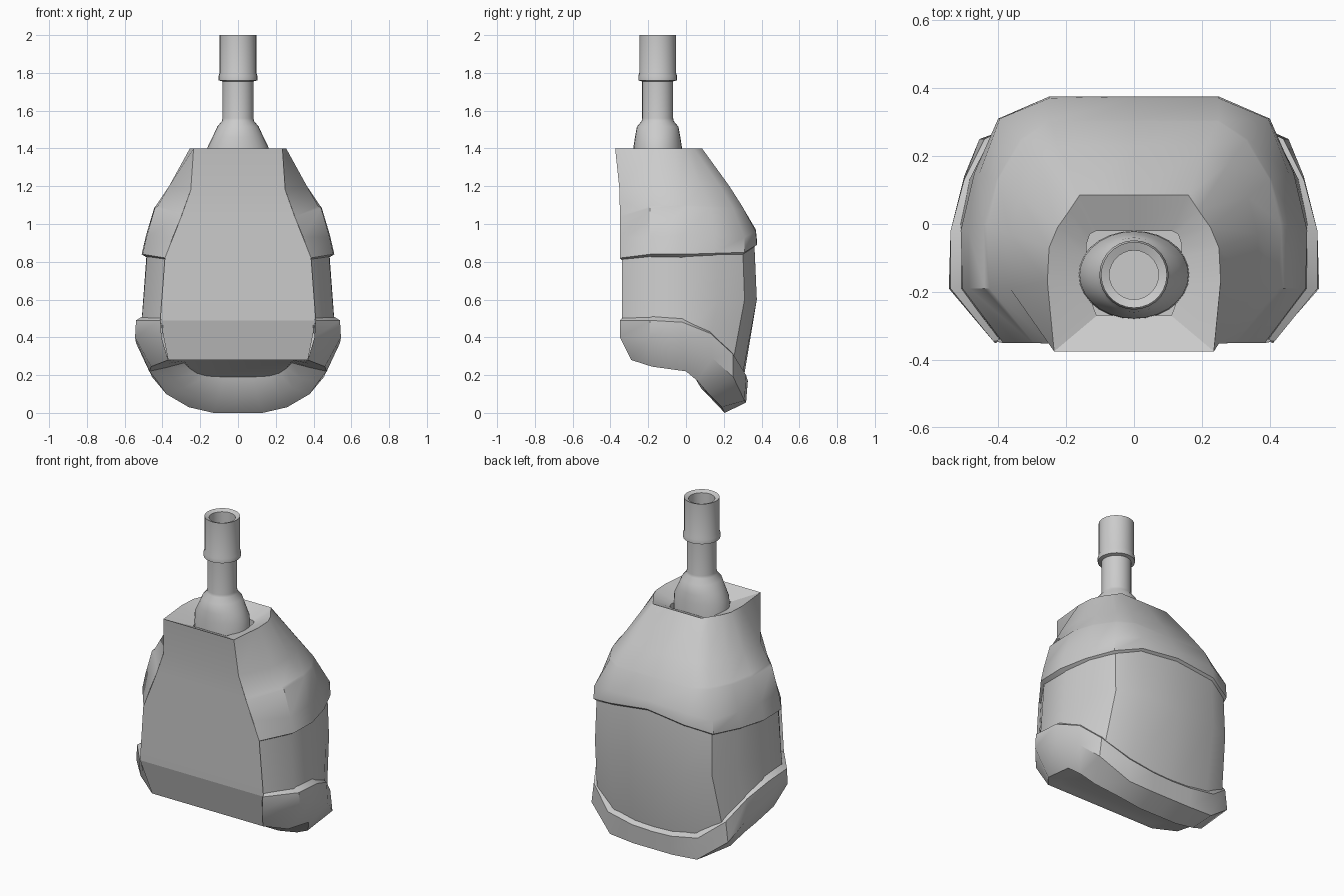
import bpy, bmesh, math


def finish(name, verts, faces, angle=25):
    mesh = bpy.data.meshes.new(name)
    mesh.from_pydata(verts, [], faces)
    obj = bpy.data.objects.new(name, mesh)
    bpy.context.collection.objects.link(obj)
    bpy.ops.object.select_all(action='DESELECT')
    obj.select_set(True)
    bpy.context.view_layer.objects.active = obj
    bpy.ops.object.shade_smooth_by_angle(angle=math.radians(angle))
    return obj


def row(xs, ys, zs):
    """Half outline from the front edge round to the back centre (x = 0)."""
    n = len(xs)
    ys = ys if isinstance(ys, (tuple, list)) else [ys] * n
    zs = zs if isinstance(zs, (tuple, list)) else [zs] * n
    return list(zip(xs, ys, zs))


def inset(r, k, dz):
    return [(x * k, y * k, z + dz) for x, y, z in r]


def mirrored(r):
    return r + [(-x, y, z) for x, y, z in reversed(r) if x > 0]


def loft(name, rows, closed=False, cap_first=False, cap_last=False, angle=38):
    """Skin rows of equal length; rows run upward, points counter-clockwise."""
    n = len(rows[0])
    verts = [p for r in rows for p in r]
    faces = []
    for i in range(len(rows) - 1):
        for j in range(n if closed else n - 1):
            k = (j + 1) % n
            faces.append((i * n + j, i * n + k, (i + 1) * n + k, (i + 1) * n + j))
    if cap_first:
        faces.append(tuple(reversed(range(n))))
    if cap_last:
        faces.append(tuple(range(len(verts) - n, len(verts))))
    return finish(name, verts, faces, angle)


def wrap(name, rows, **kw):
    return loft(name, [mirrored(r) for r in rows], **kw)


# Upper shell with a stepped lower edge and a small ledge half way up
s1 = row((.385, .505, .51, .47, .40, .25, 0), (-.35, -.19, -.02, .15, .31, .375, .375),
         (.82, .84, .84, .845, .85, .89, .92))
s2 = row((.345, .485, .487, .455, .395, .25, 0), (-.35, -.19, -.02, .15, .31, .37, .37),
         (.93, .93, .94, .94, .93, .96, .97))
s3 = row((.30, .44, .442, .405, .335, .25, 0), (-.35, -.19, .0, .13, .25, .305, .305),
         (1.04, 1.085, 1.09, 1.085, 1.08, 1.08, 1.08))
s3b = row((.295, .425, .432, .40, .33, .247, 0), (-.35, -.19, .0, .13, .247, .303, .303),
          (1.055, 1.095, 1.1, 1.095, 1.09, 1.085, 1.085))
s4 = row((.25, .365, .365, .335, .28, .21, 0), (-.352, -.19, -.03, .08, .18, .23, .23),
         (1.18, 1.2, 1.2, 1.2, 1.2, 1.2, 1.2))
s5 = row((.235, .255, .25, .225, .19, .16, 0), (-.375, -.17, -.07, -.01, .04, .085, .085), 1.4)
wrap("upper_shell", [inset(s1, .94, -.02), s1, s2, s3, s3b, s4, s5])

# Sloping collar round the pipe socket
c1 = row((.11, .14, .14, .14, .13, .11, 0), (-.27, -.19, -.1, -.06, -.03, -.02, -.02), 1.35)
c2 = [(x, y, 1.25) for x, y, z in c1]
wrap("socket_collar", [s5, c1, c2], closed=True, cap_last=True, angle=25)

# Middle body
m3 = row((.375, .48, .482, .45, .385, .25, 0), (-.34, -.19, 0, .16, .30, .36, .36),
         (.86, .86, .87, .87, .88, .93, .94))
m2 = row((.39, .50, .502, .465, .39, .25, 0), (-.34, -.19, 0, .17, .31, .375, .375), .6)
m1 = row((.40, .515, .515, .49, .42, .27, 0), (-.34, -.19, 0, .12, .245, .29, .295),
         (.42, .42, .42, .36, .25, .15, .12))
wrap("middle_body", [m1, m2, m3])

# Wavy lower band, dropping toward the back
b3 = row((.41, .54, .54, .50, .44, .30, .13, 0), (-.35, -.19, -.02, .13, .25, .318, .327, .327),
         (.49, .49, .48, .42, .31, .20, .17, .165))
b2 = row((.405, .545, .54, .50, .455, .29, .13, 0), (-.35, -.19, -.02, .14, .25, .31, .318, .318),
         (.40, .40, .37, .29, .19, .065, .055, .055))
b1 = row((.37, .46, .47, .43, .38, .26, .13, 0), (-.29, -.18, 0, .06, .12, .19, .205, .205),
         (.28, .245, .22, .17, .10, .03, 0, 0))
wrap("lower_band", [b1, b2, b3, inset(b3, .94, .02)])

# Underside rim and recess
b0 = row((.33, .38, .38, .34, .29, .22, .10, 0), (-.27, -.16, 0, .05, .08, .11, .12, .12),
         (.285, .26, .24, .18, .13, .10, .09, .09))
recess = [(x * .75, y * .8, z * .5 + .145) for x, y, z in b0]
wrap("underside", [recess, b0, b1], closed=True, cap_first=True)

# Flat front plate, folded back at the bottom and flared at the top
plate = [(.37, -.29, .28), (.412, -.345, .49), (.387, -.35, .82),
         (.30, -.35, 1.04), (.25, -.352, 1.18), (.235, -.375, 1.4)]
loft("front_plate", [[(-x, y, z), (x, y, z)] for x, y, z in plate], angle=10)

# Pipe: oval foot, neck, ring and hollow end (x radius, y radius, height)
profile = [(.165, .13, 1.3), (.16, .128, 1.41), (.135, .12, 1.46), (.11, .11, 1.515),
           (.085, .085, 1.545), (.082, .082, 1.56), (.082, .082, 1.755), (.102, .102, 1.76),
           (.102, .102, 1.785), (.097, .097, 1.8), (.097, .097, 2.0), (.072, .072, 1.99),
           (.072, .072, 1.85)]
N = 28
rings = [[(rx * math.cos(2 * math.pi * i / N), -.15 + ry * math.sin(2 * math.pi * i / N), z)
          for i in range(N)] for rx, ry, z in profile]
loft("pipe", rings, closed=True, cap_first=True, cap_last=True, angle=30)
